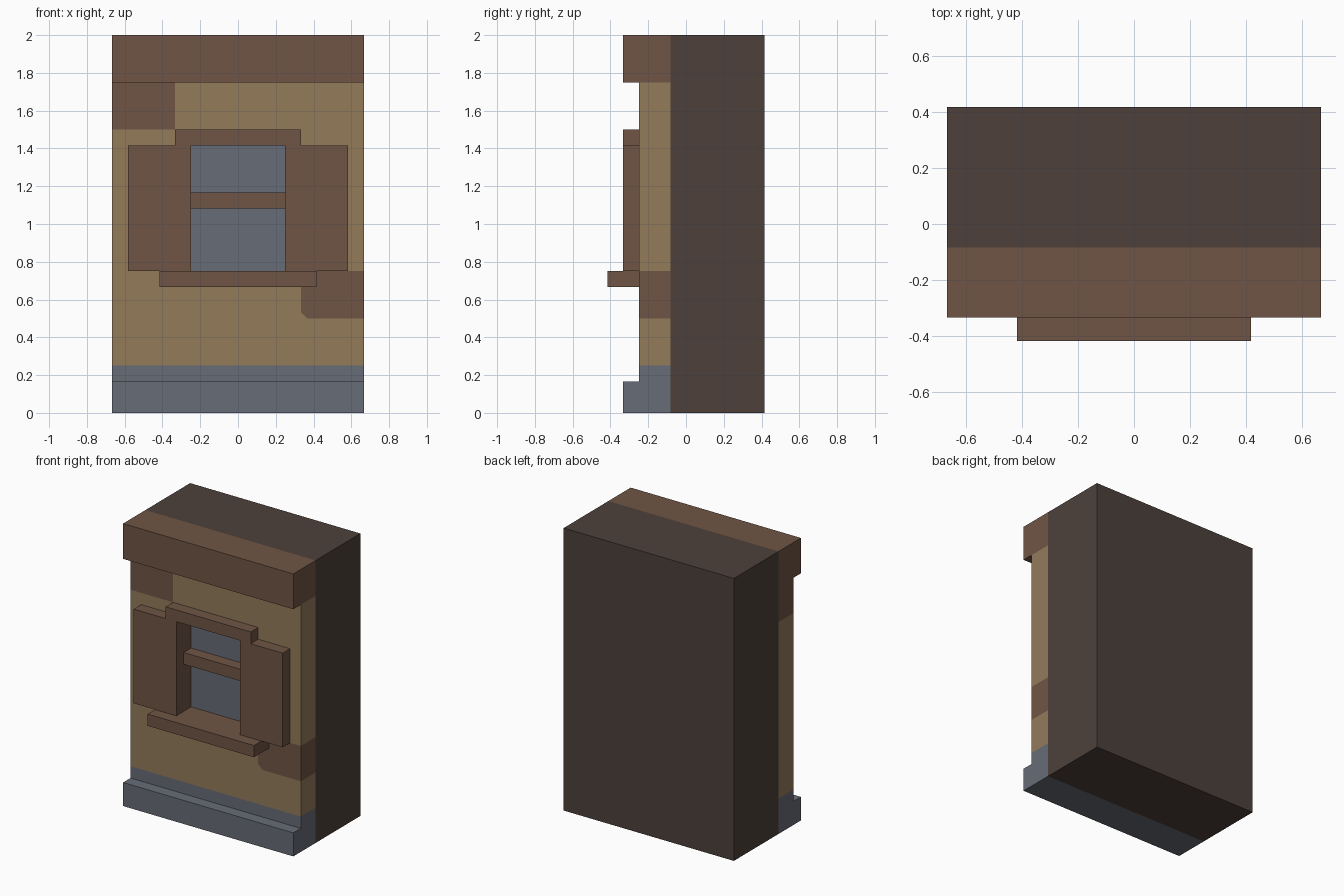
import bpy, bmesh
from mathutils import Vector

cube = bpy.data.objects.get("Cube")
if cube:
    bpy.data.objects.remove(cube, do_unlink=True)

U = 1 / 12  # modelling grid step


def material(name, rgb):
    lin = [((c / 255 + 0.055) / 1.055) ** 2.4 for c in rgb] + [1.0]
    m = bpy.data.materials.new(name)
    m.diffuse_color = lin
    m.use_nodes = True
    bsdf = next(n for n in m.node_tree.nodes if n.type == 'BSDF_PRINCIPLED')
    bsdf.inputs["Base Color"].default_value = lin
    bsdf.inputs["Roughness"].default_value = 0.9
    return m


WOOD = material("brown wood", (112, 85, 69))
PLASTER = material("tan plaster", (147, 123, 90))
STONE = material("slate grey", (103, 108, 118))
DARK = material("dark brown", (77, 64, 59))


def box_mesh(x, y, z):
    bm = bmesh.new()
    bmesh.ops.create_cube(bm, size=1)
    for v in bm.verts:
        v.co = Vector([(a + b) / 2 * U + c * (b - a) * U
                       for (a, b), c in zip((x, y, z), v.co)])
    return bm


def finish(bm, name, mats):
    bmesh.ops.recalc_face_normals(bm, faces=bm.faces)
    me = bpy.data.meshes.new(name)
    bm.to_mesh(me)
    bm.free()
    for m in mats:
        me.materials.append(m)
    ob = bpy.data.objects.new(name, me)
    bpy.context.collection.objects.link(ob)
    return ob


def box(name, x, y, z, mat):
    return finish(box_mesh(x, y, z), name, [mat])


# Solid body, top beam and stone plinth
box("back_body", (-8, 8), (-1, 5), (0, 24), DARK)
box("top_beam", (-8, 8), (-4, -1), (21, 24), WOOD)
box("stone_plinth", (-8, 8), (-4, -1), (0, 2), STONE)

# Wall, cut along the colour borders and the window opening
bm = box_mesh((-8, 8), (-3, -1), (2, 21))


def cut(co, no, geom=None):
    geom = geom or bm.verts[:] + bm.edges[:] + bm.faces[:]
    bmesh.ops.bisect_plane(bm, geom=geom, plane_co=Vector(co) * U, plane_no=no)


for x in (-4, -3, 3, 4):
    cut((x, 0, 0), (1, 0, 0))
for z in (3, 6, 9, 17, 18):
    cut((0, 0, z), (0, 0, 1))


def front_faces(x0, x1, z0, z1):
    found = []
    for f in bm.faces:
        c = f.calc_center_median() / U
        if c.y < -2.9 and x0 < c.x < x1 and z0 < c.z < z1:
            found.append(f)
    return found


# Clipped corner of the low bare patch
corner = front_faces(4, 8, 6, 9)
edges = list({e for f in corner for e in f.edges})
verts = list({v for f in corner for v in f.verts})
cut((4.4, -3, 6), (1, 0, 1), verts + edges + corner)

# Recessed window opening
opening = front_faces(-3, 3, 9, 17)
old = set(bm.faces)
ext = bmesh.ops.extrude_face_region(bm, geom=opening)["geom"]
bmesh.ops.translate(bm, vec=(0, U, 0),
                    verts=[g for g in ext if isinstance(g, bmesh.types.BMVert)])
pane = {g for g in ext if isinstance(g, bmesh.types.BMFace)}
jambs = set(bm.faces) - old - pane
bmesh.ops.delete(bm, geom=[f for f in opening if f.is_valid], context='FACES')

# Colour the wall by position: 0 plaster, 1 wood, 2 slate
for f in bm.faces:
    c = f.calc_center_median() / U
    clipped = c.x < 4.4 and c.z < 6.4 and len(f.verts) == 3
    if f in pane or c.z < 3:
        f.material_index = 2
    elif f in jambs or (c.x < -4 and c.z > 18):
        f.material_index = 1
    elif c.x > 4 and 6 < c.z < 9 and not clipped:
        f.material_index = 1
finish(bm, "plaster_wall", [PLASTER, WOOD, STONE])

# Window woodwork
for side, x in (("left", (3, 7)), ("right", (-7, -3))):
    box(side + "_shutter", x, (-4, -3), (9, 17), WOOD)
box("window_lintel", (-4, 4), (-4, -3), (17, 18), WOOD)
box("window_sill", (-5, 5), (-5, -3), (8, 9), WOOD)
box("window_bar", (-3, 3), (-3, -2), (13, 14), WOOD)
